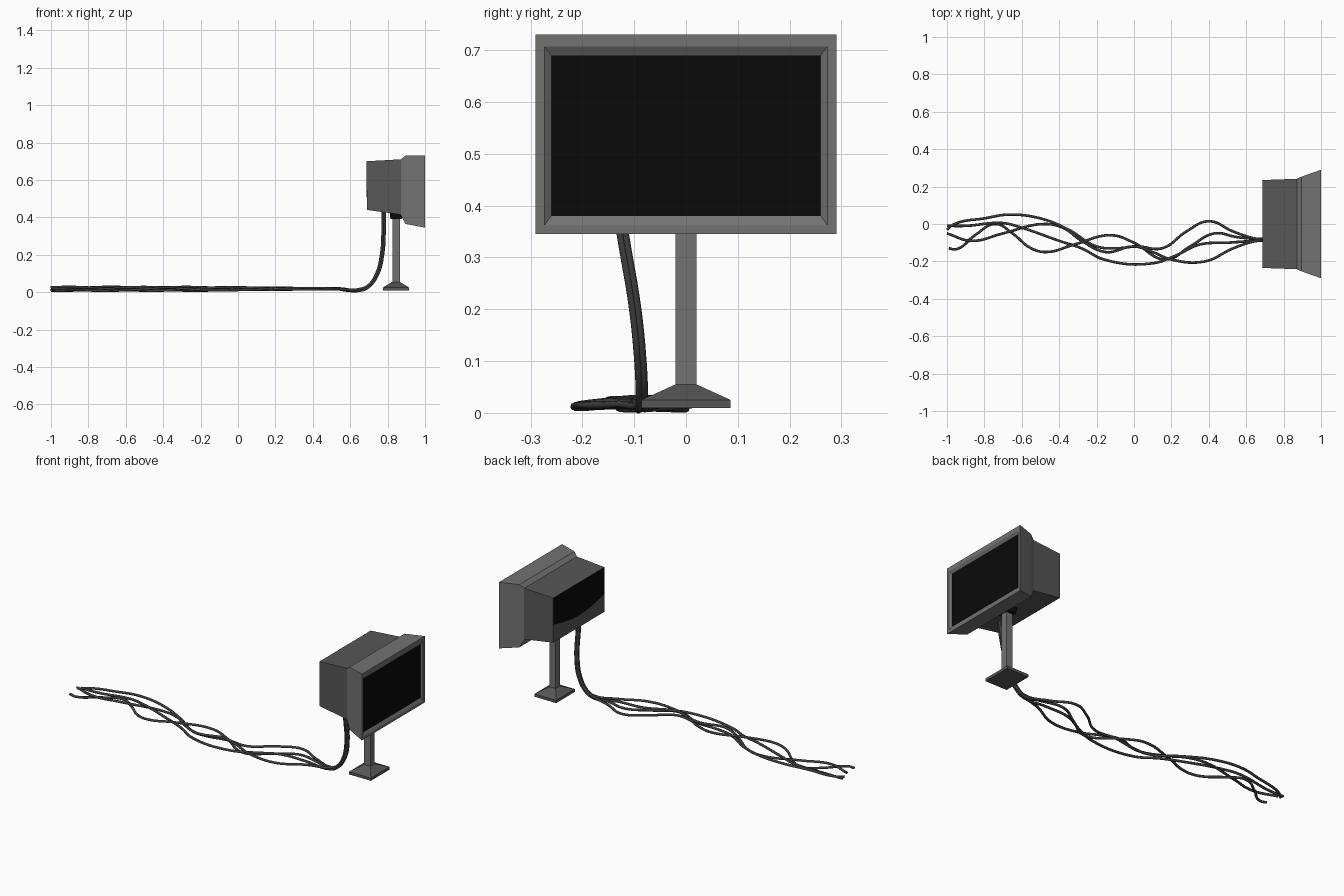
import bpy, bmesh, math
from mathutils import Vector

if "Cube" in bpy.data.objects:
    bpy.data.objects.remove(bpy.data.objects["Cube"])


def mat(name, v):
    m = bpy.data.materials.new(name)
    m.diffuse_color = (v, v, v, 1)
    m.use_nodes = True
    m.node_tree.nodes["Principled BSDF"].inputs["Base Color"].default_value = m.diffuse_color
    return m


GREY = mat("mid grey", 0.17)
SHELL = mat("shell grey", 0.095)
CABLE = mat("cable grey", 0.05)
BLACK = mat("screen black", 0.003)


def loft(name, rings, material, caps=(True, True)):
    """Skin a list of closed rings of points."""
    bm = bmesh.new()
    loops = [[bm.verts.new(p) for p in r] for r in rings]
    n = len(loops[0])
    for a, b in zip(loops, loops[1:]):
        for i in range(n):
            j = (i + 1) % n
            bm.faces.new((a[i], a[j], b[j], b[i]))
    if caps[0]:
        bm.faces.new(loops[0][::-1])
    if caps[1]:
        bm.faces.new(loops[-1])
    bmesh.ops.recalc_face_normals(bm, faces=bm.faces)
    me = bpy.data.meshes.new(name)
    bm.to_mesh(me)
    bm.free()
    me.materials.append(material)
    ob = bpy.data.objects.new(name, me)
    bpy.context.collection.objects.link(ob)
    return ob


def rect_x(x, hy, z0, z1):
    return [(x, -hy, z0), (x, hy, z0), (x, hy, z1), (x, -hy, z1)]


def rect_z(z, hx, hy, cx=0.845):
    return [(cx - hx, -hy, z), (cx + hx, -hy, z), (cx + hx, hy, z), (cx - hx, hy, z)]


# Monitor: rear housing, flared front bezel with a sunken rim, and the screen
loft("rear_housing", [rect_x(0.69, 0.235, 0.44, 0.70), rect_x(0.88, 0.242, 0.413, 0.711)], SHELL)
loft("bezel", [rect_x(0.868, 0.240, 0.417, 0.708), rect_x(0.895, 0.253, 0.365, 0.73),
               rect_x(1.0, 0.29, 0.345, 0.73), rect_x(1.0, 0.273, 0.362, 0.707),
               rect_x(0.99, 0.26, 0.38, 0.69)], GREY)
loft("screen", [rect_x(0.988, 0.26, 0.38, 0.69), rect_x(0.992, 0.26, 0.38, 0.69)], BLACK)

# Dark panel on the upper back, with a sagging lower edge
edge = [(-0.234 + 0.468 * i / 10, 0.545 - 0.035 * math.sin(math.pi * i / 10)) for i in range(11)]
outline = edge + [(0.234, 0.699), (-0.234, 0.699)]
loft("back_panel", [[(x, y, z) for y, z in outline] for x in (0.688, 0.692)], BLACK)

# Stand: foot plate with sloped top, post and swivel block
loft("stand_foot", [rect_z(0.009, 0.07, 0.086), rect_z(0.025, 0.07, 0.086),
                    rect_z(0.055, 0.02, 0.02)], SHELL)
loft("stand_post", [rect_z(0.05, 0.02, 0.02), rect_z(0.425, 0.02, 0.02)], GREY)
loft("swivel_block", [rect_z(0.39, 0.03, 0.035), rect_z(0.43, 0.035, 0.045)], BLACK)

# Cables: loose wavy floor paths that gather and rise into the housing
PATHS = [
    [(-1, -.03), (-.96, 0), (-.8, .03), (-.67, .05), (-.5, .03), (-.35, -.03), (-.2, -.12),
     (-.1, -.13), (.02, -.12), (.15, -.13), (.28, -.04), (.4, .015), (.53, -.04)],
    [(-1, -.05), (-.87, -.09), (-.7, -.05), (-.48, 0), (-.38, -.02), (-.28, -.09), (-.15, -.15),
     (0, -.12), (.1, -.15), (.2, -.19), (.38, -.2), (.53, -.13)],
    [(-.99, -.13), (-.95, -.135), (-.85, -.06), (-.74, 0), (-.65, -.05), (-.55, -.13), (-.47, -.15),
     (-.32, -.11), (-.12, -.06), (0, -.1), (.17, -.19), (.3, -.12), (.43, -.05), (.55, -.07)],
    [(-1, -.01), (-.9, -.01), (-.7, .005), (-.6, -.02), (-.4, -.09), (-.28, -.13), (-.16, -.19),
     (.1, -.21), (.22, -.17), (.35, -.11), (.5, -.1)],
]
RISE = [(.66, -.085, .014), (.70, -.085, .034), (.745, -.088, .10), (.77, -.098, .20),
        (.779, -.122, .345), (.78, -.138, .45)]

for k, path in enumerate(PATHS):
    cu = bpy.data.curves.new("cable_%d" % (k + 1), 'CURVE')
    cu.dimensions = '3D'
    cu.bevel_depth = 0.007
    cu.bevel_resolution = 2
    cu.resolution_u = 6
    cu.use_fill_caps = True
    oy, oz = (-1) ** k * 0.005, (-1) ** (k // 2) * 0.005
    pts = [Vector((x, y, 0.018 + 0.010 * math.sin(7 * x + 1.7 * k) * min(1, (0.7 - x) / 0.9)))
           for x, y in path]
    # bundle offset turns from height to depth as the cables bend upward
    pts += [Vector((x - oz * min(1, z / 0.1), y + oy, z + oz * max(0, 1 - z / 0.1)))
            for x, y, z in RISE]
    sp = cu.splines.new('BEZIER')
    sp.bezier_points.add(len(pts) - 1)
    for bp, p in zip(sp.bezier_points, pts):
        bp.co = p
        bp.handle_left_type = bp.handle_right_type = 'AUTO'
    cu.materials.append(CABLE)
    ob = bpy.data.objects.new(cu.name, cu)
    bpy.context.collection.objects.link(ob)
